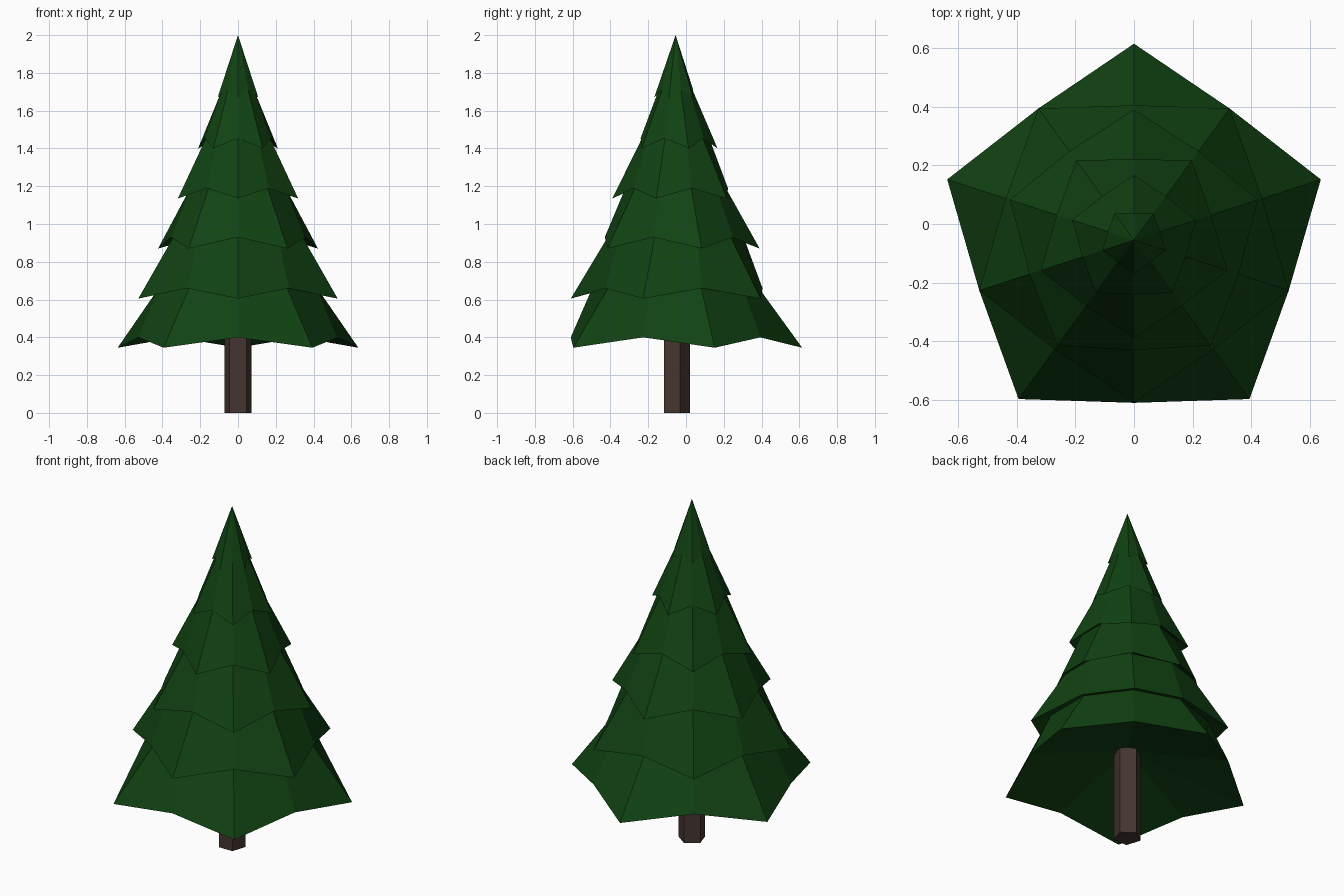
import bpy, bmesh
from math import sin, cos, pi

cube = bpy.data.objects.get("Cube")
if cube:
    bpy.data.objects.remove(cube, do_unlink=True)

AXIS_Y = -0.055


def material(name, rgb):
    mat = bpy.data.materials.new(name)
    mat.use_nodes = True
    mat.diffuse_color = (*rgb, 1)
    mat.node_tree.nodes["Principled BSDF"].inputs["Base Color"].default_value = (*rgb, 1)
    return mat


def finish(bm, name, mat):
    bmesh.ops.recalc_face_normals(bm, faces=bm.faces)
    mesh = bpy.data.meshes.new(name)
    bm.to_mesh(mesh)
    bm.free()
    mesh.materials.append(mat)
    obj = bpy.data.objects.new(name, mesh)
    obj.location.y = AXIS_Y
    bpy.context.collection.objects.link(obj)
    return obj


def star_ring(bm, even, odd, count=10):
    """Ring starting at the back; even and odd corners each have (radius, z)."""
    ring = []
    for i in range(count):
        r, z = odd if i % 2 else even
        a = pi / 2 + 2 * pi * i / count
        ring.append(bm.verts.new((r * cos(a), r * sin(a), z)))
    return ring


def bridge(bm, low, high):
    for i in range(len(low)):
        j = (i + 1) % len(low)
        bm.faces.new((low[i], low[j], high[j], high[i]))


def fan(bm, ring, z):
    pole = bm.verts.new((0, 0, z))
    for i in range(len(ring)):
        bm.faces.new((ring[i], ring[(i + 1) % len(ring)], pole))


green = material("needle green", (0.0055, 0.055, 0.006))
brown = material("bark brown", (0.06, 0.036, 0.029))

# Foliage: each tier as (tip radius, tip z, notch radius, notch z)
tiers = [
    (0.67, 0.345, 0.555, 0.40),
    (0.555, 0.605, 0.46, 0.66),
    (0.445, 0.87, 0.375, 0.93),
    (0.335, 1.135, 0.277, 1.19),
    (0.222, 1.40, 0.185, 1.455),
    (0.113, 1.67, 0.093, 1.71),
]
bm = bmesh.new()
previous = None
for n, (tip_r, tip_z, notch_r, notch_z) in enumerate(tiers):
    tip, notch = (tip_r, tip_z), (notch_r, notch_z)
    rim = star_ring(bm, notch, tip) if n % 2 else star_ring(bm, tip, notch)
    if previous is None:
        # hollowed underside
        fan(bm, rim, 0.54)
    else:
        # narrow neck tucked under this tier's drooping tips
        inner = (notch_r * 0.96, notch_z)
        neck = star_ring(bm, inner, inner)
        bridge(bm, previous, neck)
        bridge(bm, neck, rim)
    previous = rim
fan(bm, previous, 2.0)
finish(bm, "foliage", green)

# Trunk: five-sided post
bm = bmesh.new()
bottom = star_ring(bm, (0.075, 0), (0.075, 0), 5)
top = star_ring(bm, (0.075, 0.56), (0.075, 0.56), 5)
bridge(bm, bottom, top)
bm.faces.new(bottom)
bm.faces.new(top)
finish(bm, "trunk", brown)
